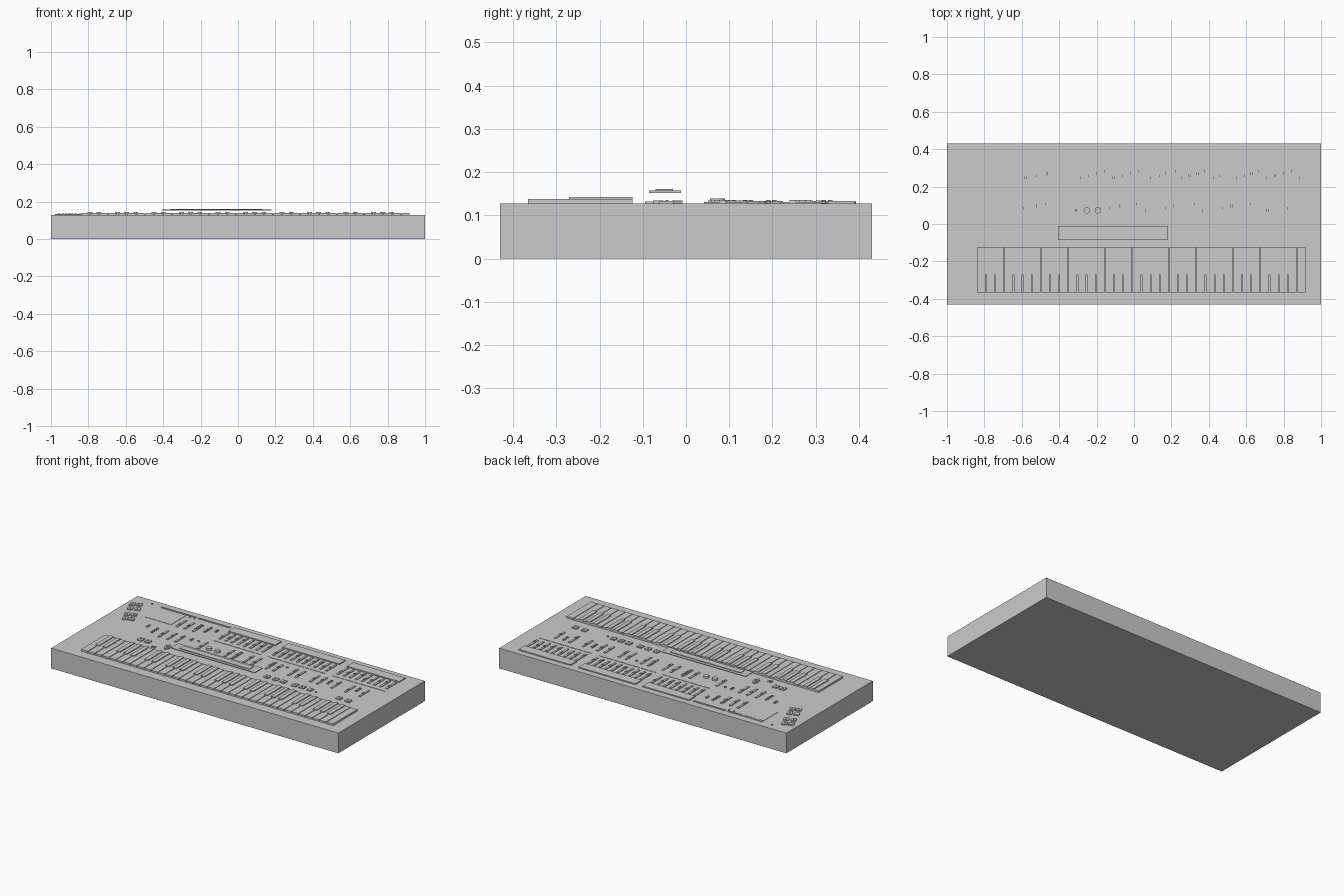
import bpy, bmesh, math
from mathutils import Matrix

if "Cube" in bpy.data.objects:
    bpy.data.objects.remove(bpy.data.objects["Cube"])

TOP = 0.127  # height of the case's upper face


def finish(name, bm):
    me = bpy.data.meshes.new(name)
    bm.to_mesh(me)
    bm.free()
    ob = bpy.data.objects.new(name, me)
    bpy.context.collection.objects.link(ob)
    return ob


def add_box(bm, x0, x1, y0, y1, z0, z1, rot=0.0):
    m = (Matrix.Translation(((x0 + x1) / 2, (y0 + y1) / 2, (z0 + z1) / 2))
         @ Matrix.Rotation(rot, 4, 'Z')
         @ Matrix.Diagonal((x1 - x0, y1 - y0, z1 - z0, 1)))
    bmesh.ops.create_cube(bm, size=1, matrix=m)


def add_disc(bm, x, y, r, z0, z1, sides=24, r2=None):
    bmesh.ops.create_cone(bm, cap_ends=True, segments=sides, radius1=r,
                          radius2=r if r2 is None else r2, depth=z1 - z0,
                          matrix=Matrix.Translation((x, y, (z0 + z1) / 2)))


def boxes(name, items):
    bm = bmesh.new()
    for it in items:
        add_box(bm, *it)
    return finish(name, bm)


# Case
boxes("case", [(-1, 1, -0.43, 0.43, 0, TOP)])

# White keys: five octaves plus a top note
KX0, KX1, KY0, KY1 = -0.84, 0.92, -0.365, -0.124
N = 36
KW = (KX1 - KX0) / N
gap = 0.002
boxes("white_keys", [(KX0 + i * KW + gap, KX0 + (i + 1) * KW - gap, KY0, KY1, TOP - 0.005, 0.138)
                     for i in range(N)])

# Black keys sit on every boundary except E-F and B-C
boxes("black_keys", [(KX0 + i * KW - 0.013, KX0 + i * KW + 0.013, -0.27, KY1, TOP, 0.143)
                     for i in range(1, N) if i % 7 not in (0, 3)][:25])

# Raised display and its screen
boxes("display_frame", [(-0.407, 0.178, -0.086, -0.012, 0.152, 0.157)])
boxes("display_screen", [(-0.36, 0.13, -0.07, -0.03, 0.157, 0.161)])

# Header plates above the three upper slider banks
banks = [(-0.295, 0.03, 8), (0.08, 0.475, 10), (0.53, 0.893, 9)]
boxes("bank_headers", [(a, b, 0.328, 0.39, TOP, 0.1335) for a, b, n in banks])

# Slider tracks and caps
tracks, caps = [], []


def slider(x, y0, y1, k):
    tracks.append((x - 0.0065, x + 0.0065, y0, y1, TOP, 0.131))
    c = y0 + (y1 - y0) * (0.3 + 0.12 * (k % 4))
    caps.append((x - 0.0055, x + 0.0055, c - 0.007, c + 0.007, 0.131, 0.136))


for a, b, n in banks:
    for i in range(n):
        slider(a + 0.012 + (b - a - 0.024) * i / (n - 1), 0.217, 0.315, i)
for i, x in enumerate((-0.58, -0.525, -0.465)):
    slider(x, 0.217, 0.315, i)
lower = (-0.585, -0.525, -0.467, -0.31, -0.125, -0.075, 0.01, 0.065, 0.165, 0.215,
         0.32, 0.37, 0.47, 0.52, 0.62, 0.715, 0.815)
for i, x in enumerate(lower):
    slider(x, 0.042, 0.142, i + 1)
boxes("slider_tracks", tracks)
boxes("slider_caps", caps)

# Thin divider strips around the control groups
boxes("panel_strips", [(a, b, 0.183, 0.189, TOP, 0.129) for a, b, n in banks]
      + [(-0.8, -0.56, 0.375, 0.385, TOP, 0.131), (-0.54, -0.32, 0.375, 0.385, TOP, 0.131)])

# Thin left control plate
boxes("left_control_plate", [(-0.8, -0.62, 0.22, 0.37, TOP, 0.129)])

# Vertical stacks of tiny selector buttons
stacks = [(-0.47, 0.25, 4), (-0.405, 0.25, 4), (-0.355, 0.285, 2), (-0.715, 0.117, 2),
          (-0.65, 0.07, 4), (-0.405, 0.11, 2), (-0.36, 0.125, 1), (-0.07, 0.055, 5),
          (0.16, 0.105, 2), (0.255, 0.125, 1), (0.57, 0.08, 3), (0.76, 0.09, 3)]
boxes("selector_buttons", [(x - 0.006, x + 0.006, y + 0.02 * k - 0.004, y + 0.02 * k + 0.004, TOP, 0.134)
                           for x, y, n in stacks for k in range(n)])

# Square push buttons with a small lamp on each
row = (-0.645, -0.595, 0.235, 0.294, 0.348, 0.428, 0.481, 0.535, 0.737, 0.80)
pads = [(x, -0.045, 0) for x in row]
tilt = math.radians(22)
pads += [(x, y, tilt) for x, y in ((-0.957, 0.318), (-0.92, 0.333), (-0.936, 0.264), (-0.895, 0.28),
                                   (-0.904, 0.19), (-0.866, 0.204), (-0.882, 0.137), (-0.845, 0.15))]
boxes("push_buttons", [(x - 0.016, x + 0.016, y - 0.016, y + 0.016, TOP, 0.1335, r) for x, y, r in pads])
boxes("button_lamps", [(x - 0.004, x + 0.004, y - 0.004, y + 0.004, 0.1335, 0.136, r) for x, y, r in pads])

# Two round knobs
bm = bmesh.new()
for x in (-0.252, -0.193):
    add_disc(bm, x, 0.073, 0.017, TOP, 0.139)
finish("knobs", bm)

# Up and down cursor buttons
bm = bmesh.new()
for y, s in ((-0.022, 1), (-0.062, -1)):
    lo = [(-0.478, y - 0.010 * s), (-0.442, y - 0.010 * s), (-0.46, y + 0.014 * s)]
    f = bm.faces.new([bm.verts.new((px, py, TOP)) for px, py in lo])
    ext = bmesh.ops.extrude_face_region(bm, geom=[f])["geom"]
    for v in ext:
        if isinstance(v, bmesh.types.BMVert):
            v.co.z = 0.134
bmesh.ops.recalc_face_normals(bm, faces=bm.faces)
finish("cursor_buttons", bm)

# Small indicator lamps
bm = bmesh.new()
for x, y in ((-0.87, 0.388), (-0.59, 0.363), (-0.555, 0.363), (0.58, -0.052)):
    add_disc(bm, x, y, 0.005, TOP, 0.132, 8)
finish("indicator_lamps", bm)
boxes("small_switches", [(x - 0.004, x + 0.004, -0.095, -0.075, TOP, 0.132) for x in (-0.535, -0.52)])
